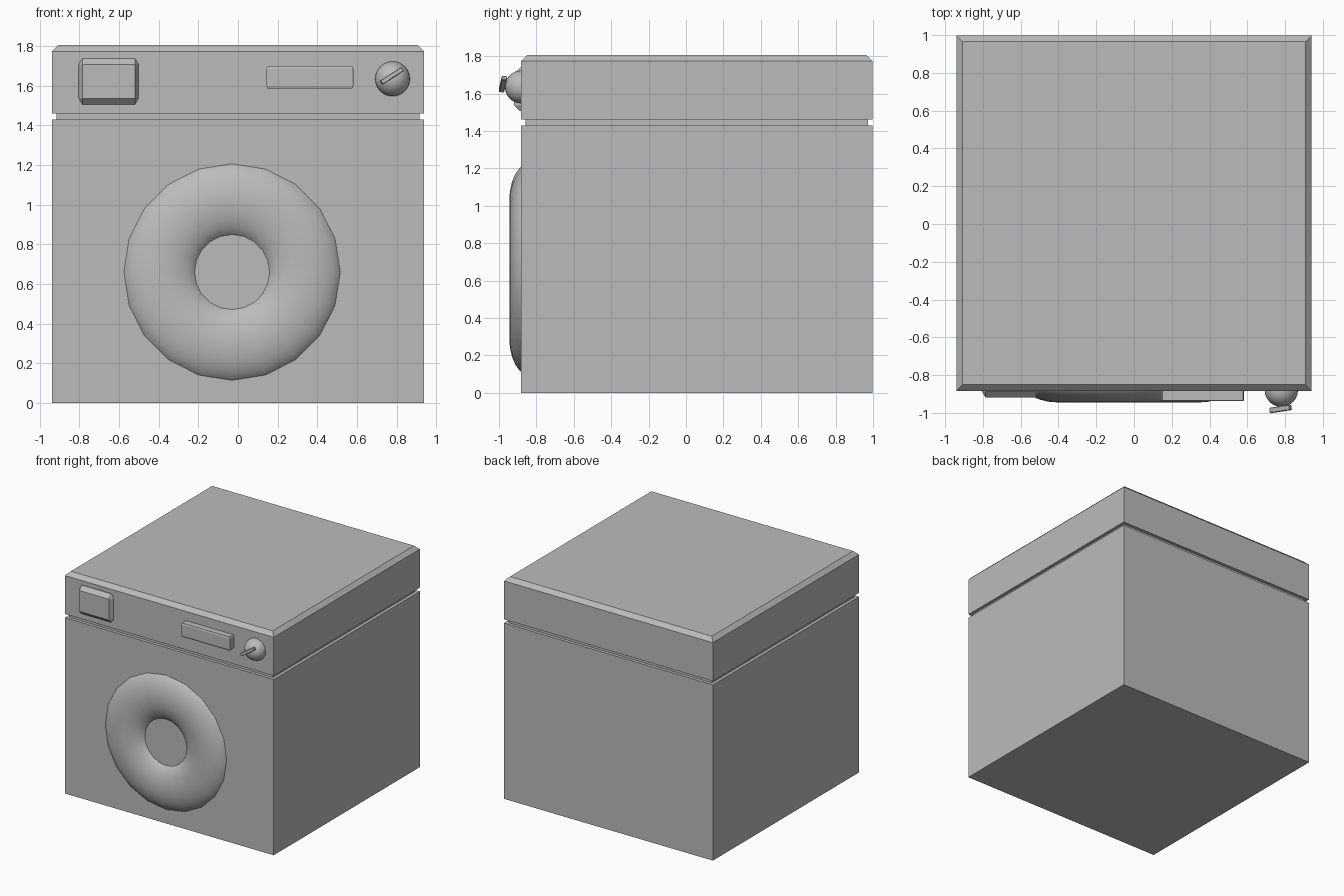
import bpy, bmesh, math
from mathutils import Matrix, Vector

cube = bpy.data.objects.get("Cube")
if cube:
    bpy.data.objects.remove(cube, do_unlink=True)

GREY = (0.5, 0.5, 0.5, 1)
grey = bpy.data.materials.new("plain grey")
grey.use_nodes = True
grey.diffuse_color = GREY
grey.node_tree.nodes["Principled BSDF"].inputs["Base Color"].default_value = GREY


def finish(name, bm, smooth=False):
    bmesh.ops.recalc_face_normals(bm, faces=bm.faces)
    mesh = bpy.data.meshes.new(name)
    bm.to_mesh(mesh)
    bm.free()
    mesh.materials.append(grey)
    obj = bpy.data.objects.new(name, mesh)
    bpy.context.collection.objects.link(obj)
    for p in mesh.polygons:
        p.use_smooth = smooth
    return obj


def chamfered_box(name, center, size, chamfer):
    """Box whose chamfer differs per axis: bevel by one unit, then stretch."""
    bm = bmesh.new()
    bmesh.ops.create_cube(bm, size=1)
    c = Vector(chamfer)
    bmesh.ops.scale(bm, vec=[s / k for s, k in zip(size, c)], verts=bm.verts)
    bmesh.ops.bevel(bm, geom=bm.edges[:], offset=1, segments=1,
                    affect='EDGES', offset_type='OFFSET')
    bmesh.ops.scale(bm, vec=c, verts=bm.verts)
    obj = finish(name, bm)
    obj.location = center
    return obj


# Cabinet: square rings stacked up, with a groove and a chamfered lid
HALF, MID_Y, FRONT = 0.94, 0.057, -0.885
bm = bmesh.new()
rings = []
for inset, z in [(0, 0), (0, 1.43), (0.025, 1.43), (0.025, 1.46),
                 (0, 1.46), (0, 1.773), (0.032, 1.805)]:
    h = HALF - inset
    rings.append([bm.verts.new((sx * h, MID_Y + sy * h, z))
                  for sx, sy in [(-1, -1), (1, -1), (1, 1), (-1, 1)]])
for low, high in zip(rings, rings[1:]):
    for i in range(4):
        j = (i + 1) % 4
        bm.faces.new((low[i], low[j], high[j], high[i]))
bm.faces.new(rings[0][::-1])
bm.faces.new(rings[-1])
finish("cabinet", bm)

# Door ring: flattened ring sunk into the front
MAJOR, WIDE, DEEP, SUNK = 0.368, 0.2, 0.11, 0.05
bm = bmesh.new()
section = []
for i in range(24):
    a = math.tau * i / 24
    section.append(bm.verts.new((0, DEEP * math.sin(a), MAJOR + WIDE * math.cos(a))))
edges = [bm.edges.new((section[i], section[(i + 1) % 24])) for i in range(24)]
bmesh.ops.spin(bm, geom=section + edges, cent=(0, 0, 0), axis=(0, 1, 0),
               angle=math.tau, steps=20, use_merge=True)
door = finish("door_ring", bm, smooth=True)
door.location = (-0.03, FRONT + SUNK, 0.66)

# Control panel fittings
chamfered_box("detergent_drawer", (-0.653, FRONT, 1.622),
              (0.302, 0.068, 0.232), (0.018, 0.031, 0.031))
chamfered_box("display_bar", (0.363, FRONT, 1.643),
              (0.438, 0.106, 0.111), (0.006, 0.004, 0.012))

# Knob and its tilted grip
bm = bmesh.new()
bmesh.ops.create_uvsphere(bm, u_segments=24, v_segments=16, radius=0.088)
knob = finish("knob", bm, smooth=True)
knob.location = (0.78, FRONT + 0.005, 1.635)
grip = chamfered_box("knob_grip", (0, 0, 0), (0.128, 0.028, 0.024), (0.003, 0.003, 0.003))
grip.matrix_world = (Matrix.Translation((0.776, -0.979, 1.65))
                     @ Matrix.Rotation(math.radians(-33), 4, 'Y')
                     @ Matrix.Rotation(math.radians(7), 4, 'Z'))
